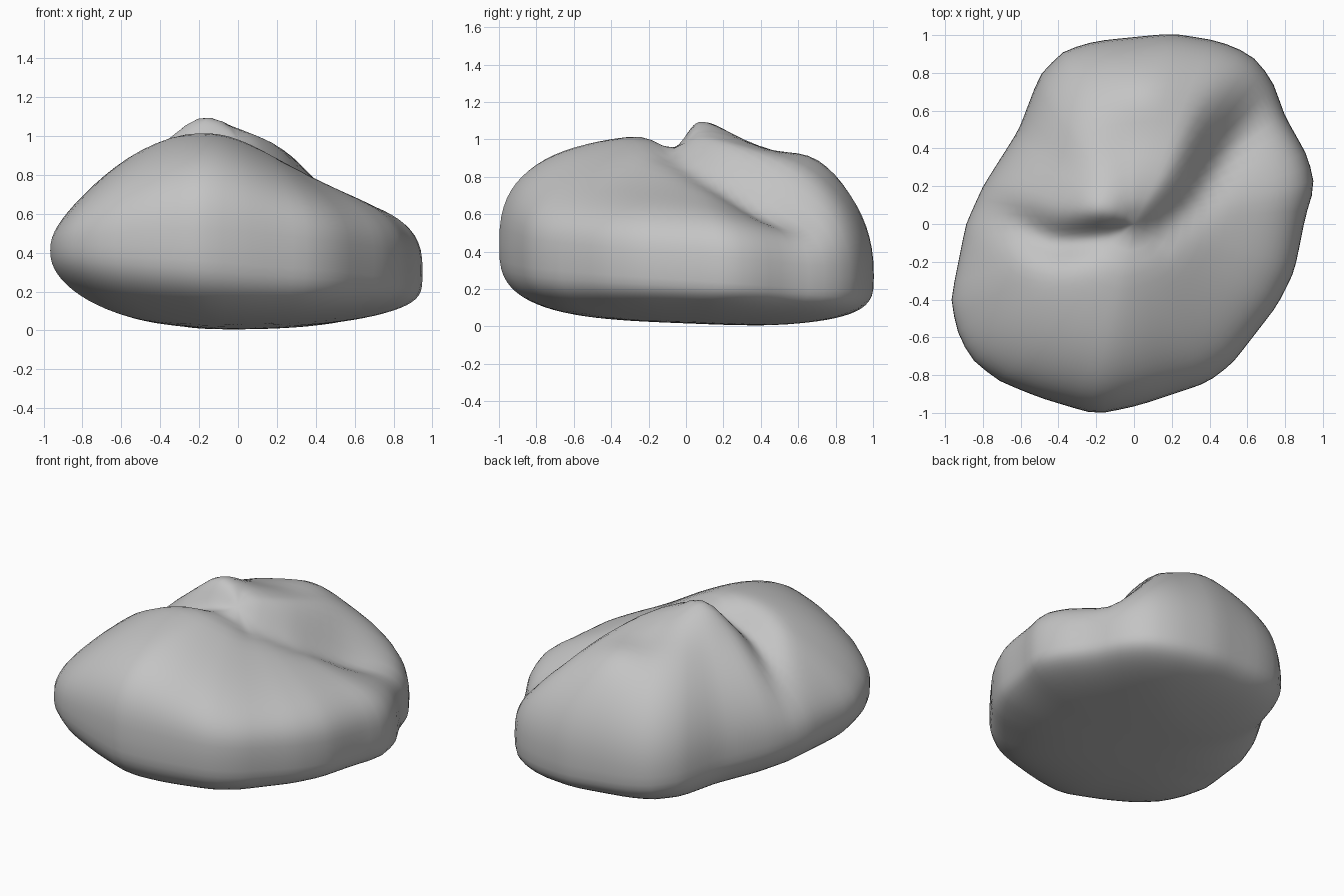
import bpy, bmesh
from math import sin, cos, pi, exp, tanh
from mathutils import Vector

cube = bpy.data.objects.get("Cube")
if cube:
    bpy.data.objects.remove(cube, do_unlink=True)

SPOKES, RINGS = 80, 22

# Widest outline of the boulder, seen from above (counter-clockwise)
OUTLINE = [(.96, .2), (.92, .36), (.8, .57), (.73, .77), (.62, .9), (.45, .97), (.2, 1.01),
           (-.2, .97), (-.37, .92), (-.5, .79), (-.61, .5), (-.8, .2), (-.89, 0),
           (-.97, -.4), (-.94, -.56), (-.87, -.71), (-.72, -.83), (-.5, -.92), (-.2, -1.01),
           (.03, -.96), (.39, -.84), (.52, -.74), (.76, -.43), (.85, -.25), (.91, .05)]
# Crease between the front lobe and the rear mound
CREASE = [Vector(p) for p in [(-1, .15), (-.68, .03), (-.42, -.1), (.12, -.06),
                              (.33, .12), (.52, .42), (.68, .62), (.95, .85)]]


def outline_radius(angle):
    """Distance from the centre to the outline in one direction."""
    ray = Vector((cos(angle), sin(angle)))
    for a, b in zip(OUTLINE, OUTLINE[1:] + OUTLINE[:1]):
        a, b = Vector(a), Vector(b)
        if ray.cross(a) <= 0 < ray.cross(b) and ray.dot(a + b) > 0:
            return a.cross(b) / ray.cross(b - a)
    return 1


def crease_distance(p):
    """Signed distance to the crease, positive on the mound side."""
    best = 9
    for a, b in zip(CREASE, CREASE[1:]):
        t = max(0, min(1, (p - a).dot(b - a) / (b - a).length_squared))
        gap = p - a.lerp(b, t)
        if gap.length < abs(best):
            best = gap.length if (b - a).cross(p - a) > 0 else -gap.length
    return best


def bump(x, y, cx, cy, size):
    return exp(-((x - cx) ** 2 + (y - cy) ** 2) / size ** 2)


def ceiling(x, y):
    """Top height before rounding down to the rim."""
    d = crease_distance(Vector((x, y)))
    left = min(0, x) ** 2
    lobe = 1.08 - .18 * (1 + tanh((x - .2) / .35)) - .35 * left
    lobe -= .1 * bump(x, y, .55, .45, .3)
    mound = 1.02 - .34 * max(0, x) ** 1.3 - .2 * left
    mound += .1 * bump(x, y, -.19, .08, .17) + .05 * bump(x, y, .05, .72, .2)
    mound -= .04 * bump(x, y, 0, .48, .18)
    # The crease is tight on the left and opens into a soft valley on the right
    spread = .17 + .18 * max(0, min(1, x / .4))
    t = max(0, min(1, (d + .02) / spread))
    t = t * t * (3 - 2 * t)
    depth = .05 + .09 * bump(x, y, -.45, -.1, .28)
    return lobe + (mound - lobe) * t - depth * exp(-(d / .1) ** 2)


def surface(angle, phi):
    """Point on the boulder; phi runs from the underside to the top."""
    s = cos(phi)
    r = outline_radius(angle) * s
    x, y = r * cos(angle), r * sin(angle)
    waist = .35 - .08 * y - .03 * x
    if phi >= 0:
        p = 2.5 + .3 * x - .2 * y
        z = waist + (ceiling(x, y) - waist) * max(0, 1 - s ** p) ** (1 / p)
    else:
        p = 3.3 + x
        floor = max(0, .04 * (.4 - y) + .07 * (x + .1) ** 2)
        z = waist - (waist - floor) * max(0, 1 - s ** p) ** (1 / p)
    return x, y, z


# Boulder skin: rings from underside to top
bm = bmesh.new()
rings = []
for i in range(1, 2 * RINGS):
    phi = (i / RINGS - 1) * pi / 2
    rings.append([bm.verts.new(surface(2 * pi * j / SPOKES, phi)) for j in range(SPOKES)])
for low, high in zip(rings, rings[1:]):
    for j in range(SPOKES):
        k = (j + 1) % SPOKES
        bm.faces.new((low[j], low[k], high[k], high[j]))
for ring, phi in ((rings[0], -pi / 2), (rings[-1], pi / 2)):
    pole = bm.verts.new(surface(0, phi))
    for j in range(SPOKES):
        bm.faces.new((ring[j], ring[(j + 1) % SPOKES], pole))
bmesh.ops.recalc_face_normals(bm, faces=bm.faces)
bmesh.ops.smooth_vert(bm, verts=bm.verts, factor=.4,
                      use_axis_x=True, use_axis_y=True, use_axis_z=True)
mesh = bpy.data.meshes.new("boulder")
bm.to_mesh(mesh)
bm.free()
boulder = bpy.data.objects.new("boulder", mesh)
bpy.context.collection.objects.link(boulder)

# Stone colour
stone = bpy.data.materials.new("grey stone")
stone.use_nodes = True
colour = (.55, .55, .55, 1)
stone.diffuse_color = colour
stone.node_tree.nodes["Principled BSDF"].inputs["Base Color"].default_value = colour
mesh.materials.append(stone)
mesh.shade_smooth()
